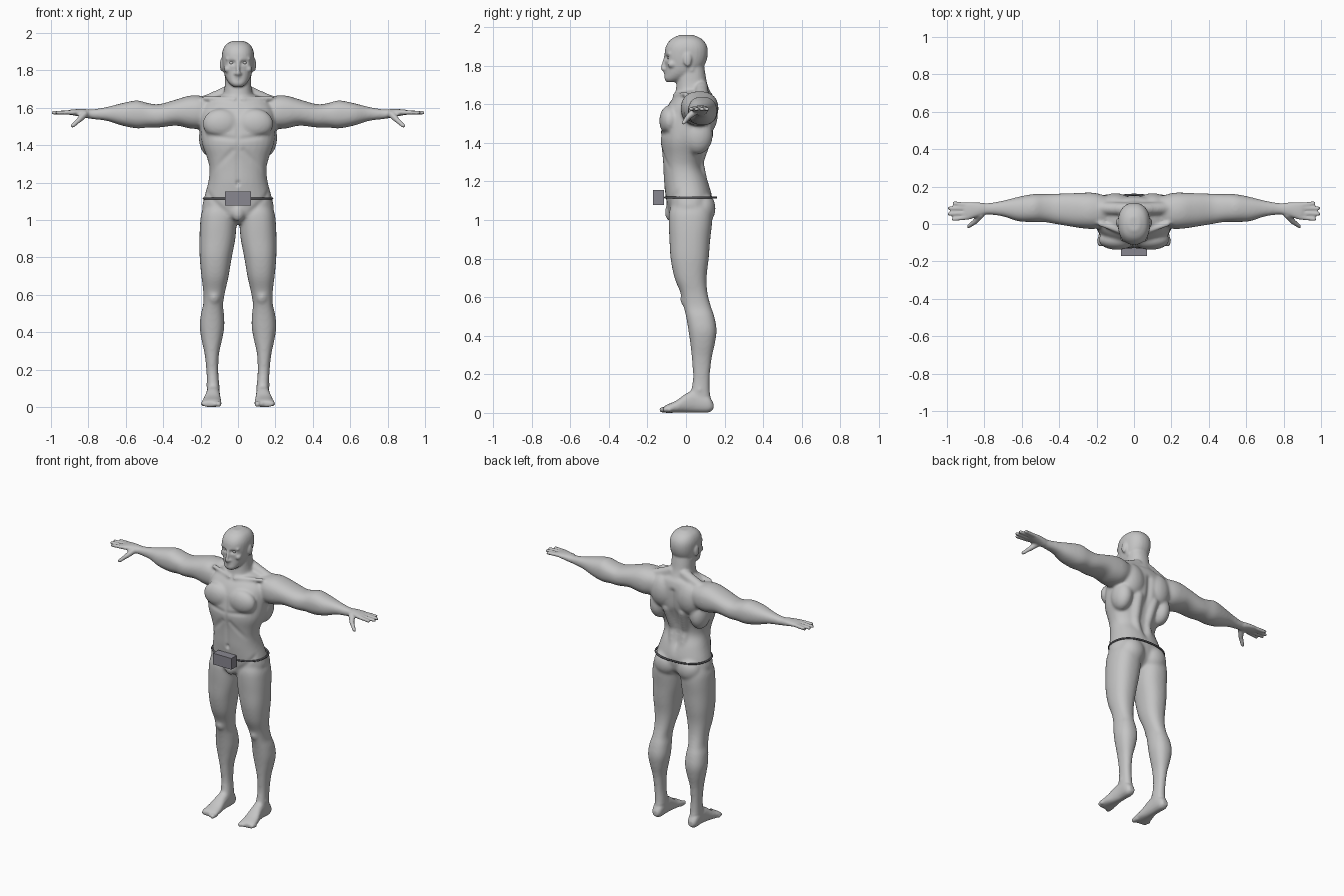
import bpy
import bmesh
from math import cos, sin, pi, exp
from mathutils import Vector, Matrix

default_cube = bpy.data.objects.get("Cube")
if default_cube:
    bpy.data.objects.remove(default_cube, do_unlink=True)


def make_material(name, colour):
    material = bpy.data.materials.new(name)
    material.use_nodes = True
    rgba = (*colour, 1)
    material.diffuse_color = rgba
    material.node_tree.nodes["Principled BSDF"].inputs["Base Color"].default_value = rgba
    return material


skin_grey = make_material("skin grey", (.56, .56, .56))
buckle_grey = make_material("buckle grey", (.25, .245, .28))
belt_dark = make_material("belt dark grey", (.1, .1, .11))

SIDES = (1, -1)
PLACE = {
    "x": lambda along, u, v: Vector((along, u, v)),
    "y": lambda along, u, v: Vector((u, along, v)),
    "z": lambda along, u, v: Vector((u, v, along)),
}


def oval(angle, power=2.3):
    """Point on a slightly squared unit circle."""
    c, s = cos(angle), sin(angle)
    bend = lambda value: abs(value) ** (2 / power) * (1 if value >= 0 else -1)
    return bend(c), bend(s)


def circle(sides):
    return [(cos(2 * pi * k / sides), sin(2 * pi * k / sides)) for k in range(sides)]


def cover(bm, sections, side=1):
    """Closed, capped surface over a row of point rings."""
    rings = [[bm.verts.new((p[0] * side, p[1], p[2])) for p in ring] for ring in sections]
    for lower, upper in zip(rings, rings[1:]):
        for k in range(len(lower)):
            bm.faces.new((lower[k - 1], lower[k], upper[k], upper[k - 1]))
    bm.faces.new(rings[0])
    bm.faces.new(rings[-1])


def spline(before, start, end, after, t):
    """Catmull-Rom blend of four neighbouring rows."""
    return [b + t / 2 * (c - a + t * (2 * a - 5 * b + 4 * c - d + t * (3 * (b - c) + d - a)))
            for a, b, c, d in zip(before, start, end, after)]


def loft(bm, axis, rows, side=1, sides=28, steps=4):
    """Closed tube through rows of (along, u low, u high, v low, v high)."""
    last = len(rows) - 1
    fine = []
    for i in range(last):
        quad = rows[max(i - 1, 0)], rows[i], rows[i + 1], rows[min(i + 2, last)]
        fine += [spline(*quad, k / steps) for k in range(steps)]
    fine.append(rows[last])
    unit = [oval(2 * pi * k / sides) for k in range(sides)]
    cover(bm, [[PLACE[axis](along, (u0 + u1 + u * (u1 - u0)) / 2, (v0 + v1 + v * (v1 - v0)) / 2)
                for u, v in unit] for along, u0, u1, v0, v1 in fine], side)


def blob(bm, centre, size, side=1, bands=12):
    """Ellipsoid muscle mass."""
    x, y, z = centre
    tilts = [pi * (k + .4) / (bands - .2) - pi / 2 for k in range(bands)]
    cover(bm, [[(x + size[0] * c * cos(t), y + size[1] * s * cos(t), z + size[2] * sin(t))
                for c, s in circle(18)] for t in tilts], side)


def strand(bm, start, end, r_start, r_end, side=1):
    """Tapered round strand with domed ends."""
    a, b = Vector(start), Vector(end)
    turn = (b - a).to_track_quat("Z", "Y")
    dome = (0, .5, 1, 1.4)
    outline = [(-r_start * sin(t), r_start * cos(t)) for t in reversed(dome)]
    outline += [((b - a).length + r_end * sin(t), r_end * cos(t)) for t in dome]
    cover(bm, [[a + turn @ Vector((r * c, r * s, along)) for c, s in circle(12)]
               for along, r in outline], side)


def trunk(bm, rows):
    """Loft centred on x = 0 from (height, half width, front, back)."""
    loft(bm, "z", [(z, -w, w, front, back) for z, w, front, back in rows])


bm = bmesh.new()

# Torso
trunk(bm, [
    (.98, .04, -.05, .06), (1.02, .15, -.085, .11), (1.06, .19, -.095, .13),
    (1.12, .181, -.105, .135), (1.2, .16, -.115, .115), (1.27, .152, -.118, .085),
    (1.33, .165, -.122, .088), (1.4, .19, -.132, .11), (1.46, .2, -.13, .14),
    (1.54, .2, -.115, .15), (1.6, .19, -.09, .15), (1.645, .15, -.055, .14),
    (1.67, .09, -.03, .12)])

# Neck
trunk(bm, [(1.62, .09, -.06, .145), (1.7, .073, -.05, .112),
           (1.76, .069, -.045, .1), (1.82, .064, -.03, .09)])

# Head
trunk(bm, [
    (1.714, .026, -.1, -.05), (1.73, .046, -.111, 0), (1.76, .066, -.108, .06),
    (1.8, .078, -.106, .095), (1.85, .085, -.111, .112), (1.9, .084, -.104, .109),
    (1.937, .066, -.077, .083), (1.958, .03, -.035, .04)])

# Nose, groin
strand(bm, (0, -.108, 1.843), (0, -.121, 1.785), .008, .011)
blob(bm, (0, -.08, 1.04), (.037, .03, .048))

ARM = [
    (.12, 0, .14, 1.52, 1.65), (.2, -.025, .165, 1.49, 1.665), (.26, -.025, .168, 1.49, 1.665),
    (.33, -.015, .165, 1.505, 1.645), (.42, 0, .162, 1.495, 1.62), (.48, .01, .16, 1.495, 1.625),
    (.54, .01, .16, 1.49, 1.64), (.62, .015, .145, 1.505, 1.625), (.7, .04, .125, 1.53, 1.605),
    (.78, .05, .112, 1.54, 1.592), (.83, .04, .115, 1.55, 1.594), (.88, .025, .118, 1.56, 1.592),
    (.905, .03, .112, 1.563, 1.588)]
LEG = [
    (1.1, .02, .17, -.07, .12), (1.04, .008, .195, -.088, .135), (.98, .008, .203, -.09, .135),
    (.9, .014, .206, -.086, .126), (.8, .033, .205, -.08, .118), (.7, .05, .196, -.06, .107),
    (.62, .068, .186, -.028, .112), (.55, .08, .186, -.012, .13), (.5, .075, .198, 0, .147),
    (.43, .073, .205, .012, .159), (.36, .085, .195, .022, .15), (.28, .102, .178, .03, .133),
    (.18, .105, .168, .036, .123), (.1, .098, .166, .022, .125), (.04, .1, .166, 0, .132)]
FOOT = [
    (.142, .115, .152, .018, .05), (.115, .1, .167, .002, .09), (.05, .097, .168, .002, .12),
    (0, .095, .175, .002, .1), (-.05, .09, .188, .001, .064), (-.1, .088, .196, 0, .042),
    (-.118, .092, .192, .002, .03)]
FINGERS = [(.036, .965, .026), (.059, .988, .054), (.081, .986, .084), (.102, .962, .11)]

for side in SIDES:
    loft(bm, "x", ARM, side)
    loft(bm, "z", LEG, side)
    loft(bm, "y", FOOT, side)
    # Fingers and thumb
    for root, reach, tip in FINGERS:
        strand(bm, (.88, root, 1.576), (reach, tip, 1.574), .0125, .0105, side)
    strand(bm, (.82, .05, 1.566), (.85, .012, 1.535), .02, .015, side)
    strand(bm, (.85, .012, 1.535), (.884, -.012, 1.504), .014, .011, side)
    # Toes
    for k in range(5):
        strand(bm, (.105 + .02 * k, -.09, .018), (.104 + .021 * k, -.124 + .01 * k, .016),
               .017 - .001 * k, .015 - .001 * k, side)
    # Chest, shoulder, back and seat
    blob(bm, (.09, -.085, 1.515), (.1, .054, .08), side)
    blob(bm, (.23, .07, 1.585), (.068, .088, .081), side)
    blob(bm, (.1, .1, 1.55), (.09, .066, .11), side)
    blob(bm, (.15, .06, 1.44), (.06, .08, .1), side)
    blob(bm, (.085, .085, 1.06), (.085, .069, .085), side)
    strand(bm, (.04, .08, 1.69), (.19, .085, 1.625), .035, .035, side)
    strand(bm, (.04, .08, 1.2), (.045, .062, 1.3), .033, .03, side)
    strand(bm, (.045, .062, 1.3), (.06, .11, 1.45), .03, .035, side)
    # Neck cords and collar bones
    strand(bm, (.06, .03, 1.78), (.015, -.045, 1.655), .015, .013, side)
    strand(bm, (.02, -.058, 1.645), (.18, 0, 1.652), .014, .014, side)
    # Knee cap and ankle bones
    blob(bm, (.128, .006, .59), (.034, .036, .045), side)
    blob(bm, (.135, .07, .12), (.037, .022, .025), side)
    # Ear, brow, cheek, nostril and lips
    blob(bm, (.088, .008, 1.83), (.009, .021, .035), side)
    strand(bm, (.012, -.104, 1.857), (.058, -.084, 1.862), .009, .009, side)
    blob(bm, (.055, -.072, 1.807), (.02, .024, .02), side)
    blob(bm, (.011, -.11, 1.782), (.009, .012, .008), side)
    strand(bm, (0, -.109, 1.765), (.02, -.1, 1.763), .008, .005, side)
    strand(bm, (0, -.107, 1.752), (.018, -.1, 1.754), .007, .005, side)

bmesh.ops.recalc_face_normals(bm, faces=bm.faces)
mesh = bpy.data.meshes.new("body")
bm.to_mesh(mesh)
bm.free()
body = bpy.data.objects.new("body", mesh)
bpy.context.collection.objects.link(body)

# Fuse all the masses into one skin
fuse = body.modifiers.new("fuse", "REMESH")
fuse.mode = "VOXEL"
fuse.voxel_size = .007
graph = bpy.context.evaluated_depsgraph_get()
skin = bpy.data.meshes.new_from_object(body.evaluated_get(graph))
body.modifiers.clear()
body.data = skin

# Soften the large forms more than face, hands and feet
bm = bmesh.new()
bm.from_mesh(skin)
broad = [v for v in bm.verts if abs(v.co.x) < .8 and .1 < v.co.z < 1.7]
for verts, repeats in ((broad, 8), (bm.verts[:], 1)):
    for _ in range(repeats):
        bmesh.ops.smooth_vert(bm, verts=verts, factor=.5,
                              use_axis_x=True, use_axis_y=True, use_axis_z=True)
bm.normal_update()

# Grooves as (start, end, radius, depth): eyes, midline, spine, chest, ribs, navel, groin
GROOVES = [(Vector(start), Vector(end) - Vector(start), radius, depth)
           for start, end, radius, depth in [
    ((.026, -.106, 1.841), (.042, -.1, 1.841), .011, .012),
    ((0, -.118, 1.2), (0, -.135, 1.58), .012, .005),
    ((0, .1, 1.16), (0, .155, 1.58), .02, .012),
    ((.02, -.14, 1.435), (.16, -.11, 1.45), .014, .005),
    ((.03, -.13, 1.37), (.13, -.1, 1.27), .016, .004),
    ((0, -.113, 1.19), (0, -.113, 1.2), .01, .007),
    ((.17, -.05, 1.15), (.06, -.1, 1.03), .015, .004)]]
for vert in bm.verts:
    if vert.co.z < 1 or abs(vert.co.x) > .2:
        continue
    folded = Vector((abs(vert.co.x), vert.co.y, vert.co.z))
    push = 0
    for start, span, radius, depth in GROOVES:
        offset = folded - start
        t = min(max(offset.dot(span) / span.length_squared, 0), 1)
        gap = (offset - span * t).length / radius
        push += depth * exp(-gap * gap)
    vert.co -= vert.normal * push
bm.to_mesh(skin)
bm.free()
skin.materials.clear()
skin.materials.append(skin_grey)
skin.shade_smooth()


def add_part(name, bm, material, smooth):
    bmesh.ops.recalc_face_normals(bm, faces=bm.faces)
    part_mesh = bpy.data.meshes.new(name)
    bm.to_mesh(part_mesh)
    bm.free()
    part_mesh.materials.append(material)
    if smooth:
        part_mesh.shade_smooth()
    bpy.context.collection.objects.link(bpy.data.objects.new(name, part_mesh))


# Eyes
for side, name in zip(SIDES, ("left_eye", "right_eye")):
    bm = bmesh.new()
    blob(bm, (.034, -.083, 1.841), (.014, .014, .011), side)
    add_part(name, bm, skin_grey, True)

# Belt cord
bm = bmesh.new()
ROUND = 72
rings = []
for k in range(ROUND):
    u, v = oval(2 * pi * k / ROUND)
    rings.append([bm.verts.new((u * (.183 + .006 * c), .024 + v * (.132 + .006 * c),
                                1.116 + .006 * s)) for c, s in circle(8)])
for k, far in enumerate(rings):
    near = rings[k - 1]
    for j in range(len(far)):
        bm.faces.new((near[j - 1], far[j - 1], far[j], near[j]))
add_part("belt_cord", bm, belt_dark, True)

# Belt buckle box
bm = bmesh.new()
bmesh.ops.create_cube(bm, size=1, matrix=Matrix.Translation((0, -.142, 1.116))
                      @ Matrix.Diagonal((.138, .056, .076, 1)))
add_part("belt_box", bm, buckle_grey, False)
